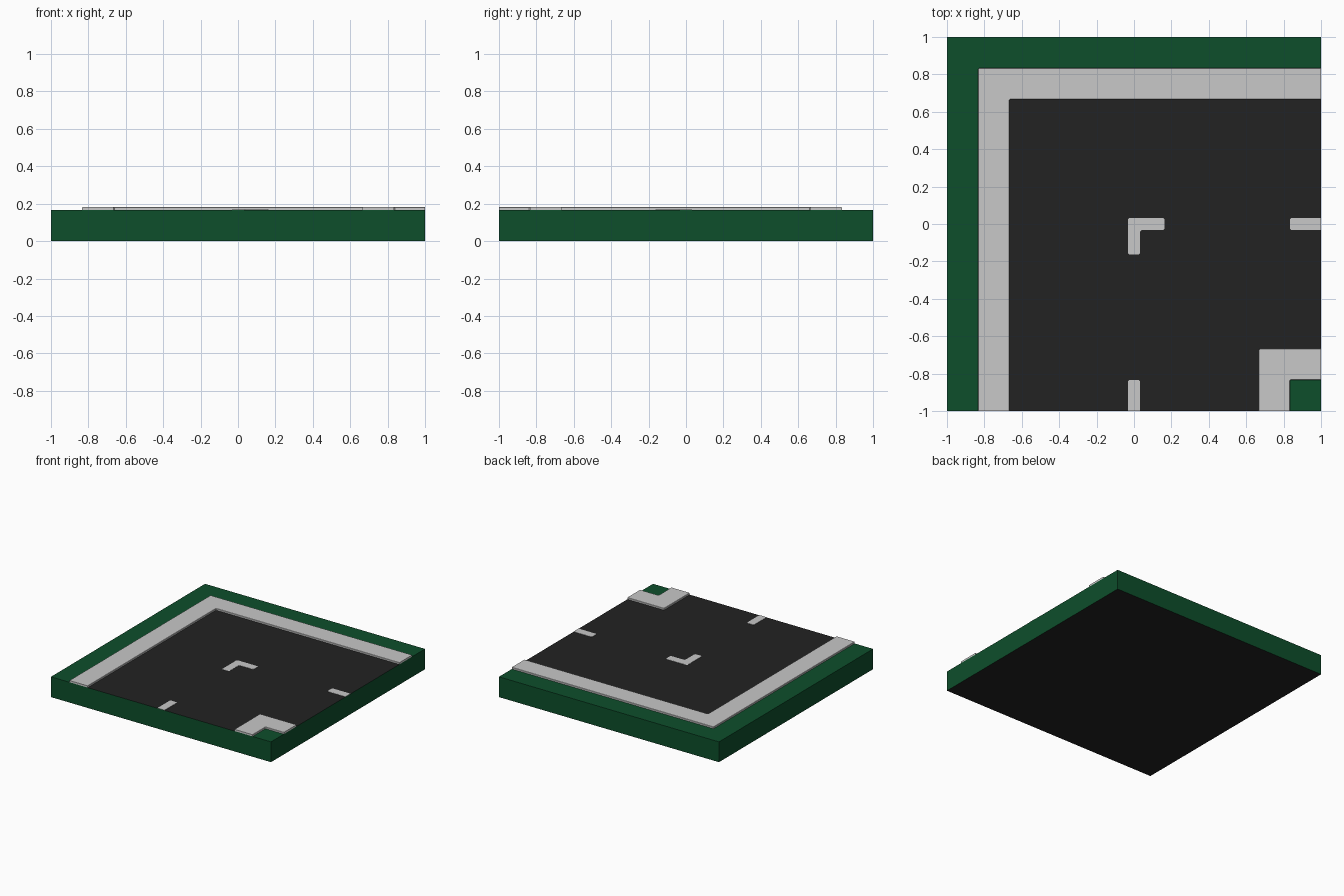
import bpy, bmesh
from mathutils import Vector

if "Cube" in bpy.data.objects:
    bpy.data.objects.remove(bpy.data.objects["Cube"])

TOP = 1 / 6          # height of the road surface
A, B = 2 / 3, 5 / 6  # inner and outer lines of the curbs


def material(name, rgb):
    m = bpy.data.materials.new(name)
    m.diffuse_color = (*rgb, 1)
    m.use_nodes = True
    m.node_tree.nodes["Principled BSDF"].inputs["Base Color"].default_value = m.diffuse_color
    return m


GRASS = material("grass green", (0.004, 0.077, 0.024))
ASPHALT = material("asphalt", (0.016, 0.016, 0.016))
PALE = material("pale grey", (0.58, 0.58, 0.58))


def finish(bm, name, mats):
    bmesh.ops.recalc_face_normals(bm, faces=bm.faces)
    me = bpy.data.meshes.new(name)
    bm.to_mesh(me)
    bm.free()
    for m in mats:
        me.materials.append(m)
    ob = bpy.data.objects.new(name, me)
    bpy.context.collection.objects.link(ob)
    return ob


def plate(name, outline, height, corner=0.0, rim=0.0):
    """Flat outline raised off the road; corners clipped where not on the tile edge."""
    pts = []
    for i, p in enumerate(outline):
        p = Vector(p)
        if corner and max(abs(p.x), abs(p.y)) < 0.999:
            for q in (outline[i - 1], outline[(i + 1) % len(outline)]):
                pts.append(p + (Vector(q) - p).normalized() * corner)
        else:
            pts.append(p)
    bm = bmesh.new()
    face = bm.faces.new([bm.verts.new((p.x, p.y, TOP)) for p in pts])
    up = bmesh.ops.extrude_face_region(bm, geom=[face])["geom"]
    bmesh.ops.translate(bm, vec=(0, 0, height),
                        verts=[v for v in up if isinstance(v, bmesh.types.BMVert)])
    if rim:  # softened upper rim, leaving the cut ends at the tile border square
        edges = [e for e in bm.edges
                 if all(v.co.z > TOP + height / 2 for v in e.verts)
                 and not any(all(abs(v.co[k]) > 0.999 for v in e.verts) for k in (0, 1))]
        bmesh.ops.bevel(bm, geom=edges, offset=rim, segments=1, affect='EDGES')
    return finish(bm, name, [PALE])


# Base slab: green sides and verges, asphalt road and underside
bm = bmesh.new()
bmesh.ops.create_cube(bm, size=1)
for v in bm.verts:
    v.co = (v.co.x * 2, v.co.y * 2, (v.co.z + 0.5) * TOP)
for axis, pos in (((1, 0, 0), -0.75), ((1, 0, 0), 0.75), ((0, 1, 0), -0.75), ((0, 1, 0), 0.75)):
    bmesh.ops.bisect_plane(bm, geom=bm.verts[:] + bm.edges[:] + bm.faces[:],
                           plane_co=Vector(axis) * pos, plane_no=axis)
bm.normal_update()
for f in bm.faces:
    c = f.calc_center_median()
    road = c.x > -0.75 and c.y < 0.75 and not (c.x > 0.75 and c.y < -0.75)
    f.material_index = int(f.normal.z < -0.5 or (f.normal.z > 0.5 and road))
finish(bm, "road_base", [GRASS, ASPHALT])

# Curbs: long outer corner and small inner corner
plate("outer_curb", [(-B, -1), (-A, -1), (-A, A), (1, A), (1, B), (-B, B)], 0.0145, 0.006, 0.002)
plate("inner_curb", [(A, -1), (B, -1), (B, -B), (1, -B), (1, -A), (A, -A)], 0.0145, 0.006, 0.002)

# Painted centre line: bent dash in the middle, straight dashes at the borders
W, L = 0.0325, 0.163
plate("centre_dash", [(-W, -L), (W, -L), (W, -W), (L, -W), (L, W), (-W, W)], 0.002, 0.008)
plate("right_dash", [(B, -W), (1, -W), (1, W), (B, W)], 0.002, 0.008)
plate("front_dash", [(-W, -1), (W, -1), (W, -B), (-W, -B)], 0.002, 0.008)
